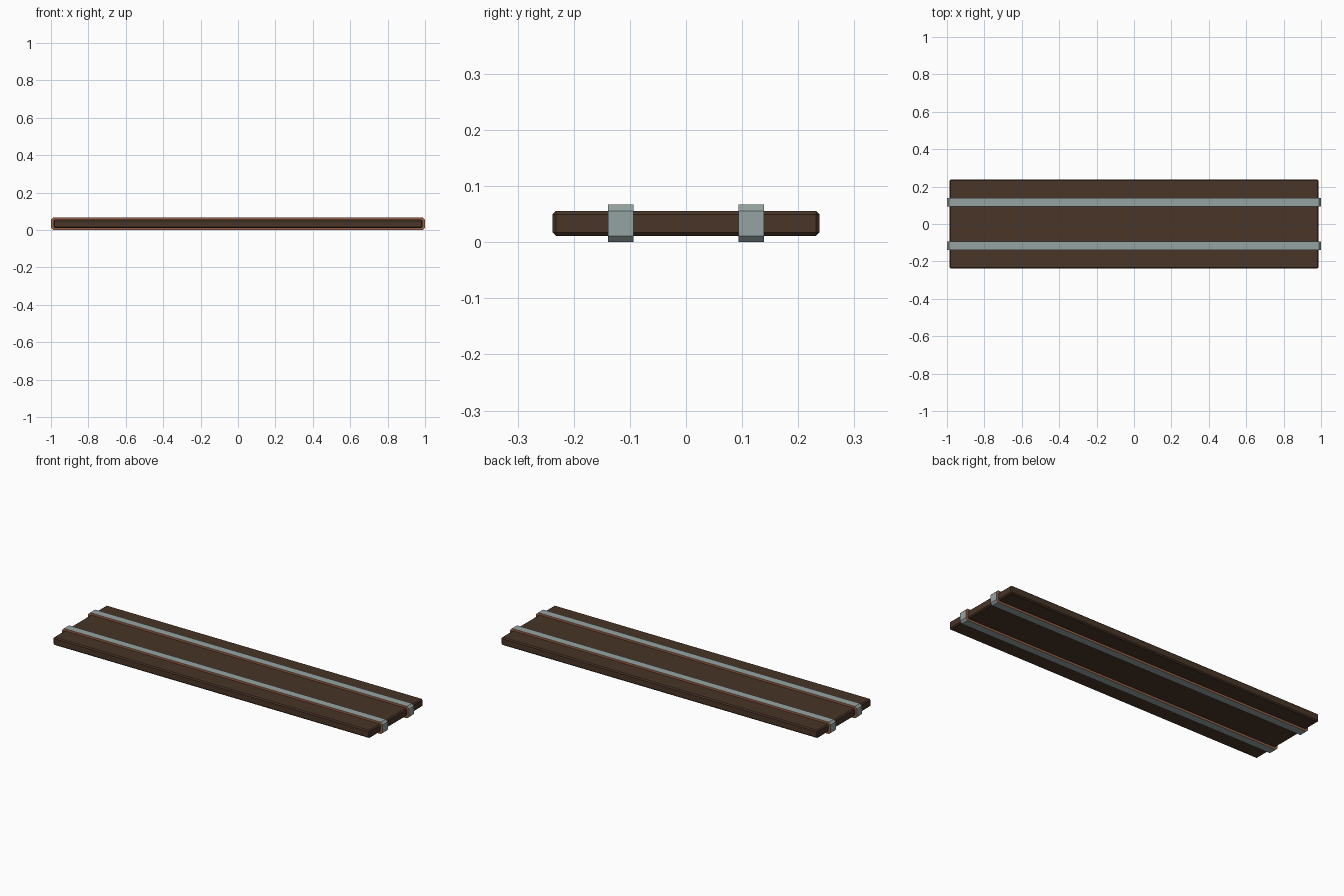
import bpy, bmesh

if "Cube" in bpy.data.objects:
    bpy.data.objects.remove(bpy.data.objects["Cube"])


def material(name, color):
    m = bpy.data.materials.new(name)
    m.diffuse_color = (*color, 1)
    m.use_nodes = True
    m.node_tree.nodes["Principled BSDF"].inputs["Base Color"].default_value = m.diffuse_color
    return m


WOOD = material("dark_wood", (0.065, 0.035, 0.021, 1)[:3])
STEEL = material("steel", (0.30, 0.37, 0.36))
COPPER = material("copper_edge", (0.32, 0.12, 0.06))


def finish(bm, name, mats):
    bmesh.ops.recalc_face_normals(bm, faces=bm.faces)
    mesh = bpy.data.meshes.new(name)
    bm.to_mesh(mesh)
    bm.free()
    for m in mats:
        mesh.materials.append(m)
    ob = bpy.data.objects.new(name, mesh)
    bpy.context.collection.objects.link(ob)
    return ob


MID = 0.0335  # height of the plank's middle

# Plank: long board with every edge chamfered
bm = bmesh.new()
bmesh.ops.create_cube(bm, size=1)
bmesh.ops.scale(bm, vec=(1.974, 0.476, 0.044), verts=bm.verts)
bmesh.ops.translate(bm, vec=(0, 0, MID), verts=bm.verts)
bmesh.ops.bevel(bm, geom=bm.edges[:], offset=0.006, segments=1, affect='EDGES')
finish(bm, "plank", [WOOD])


def outline(hx, hz, c):
    """Chamfered rectangle in the xz plane."""
    return [(hx - c, -hz), (hx, -hz + c), (hx, hz - c), (hx - c, hz),
            (-hx + c, hz), (-hx, hz - c), (-hx, -hz + c), (-hx + c, -hz)]


def strap(name, y, half=0.0225):
    """Metal band wrapped lengthwise round the plank, with copper side edges."""
    bm = bmesh.new()
    loops = []
    for pts in (outline(1.0, MID, 0.0115), outline(0.985, 0.0205, 0.006)):
        for side in (-half, half):
            loops.append([bm.verts.new((px, y + side, MID + pz)) for px, pz in pts])
    out_a, out_b, in_a, in_b = loops
    for a, b, mat in ((out_a, out_b, 0), (in_a, in_b, 0), (out_a, in_a, 1), (out_b, in_b, 1)):
        for i in range(8):
            j = (i + 1) % 8
            bm.faces.new((a[i], a[j], b[j], b[i])).material_index = mat
    return finish(bm, name, [STEEL, COPPER])


# Two straps, front and back
strap("front_strap", -0.1165)
strap("back_strap", 0.1165)
